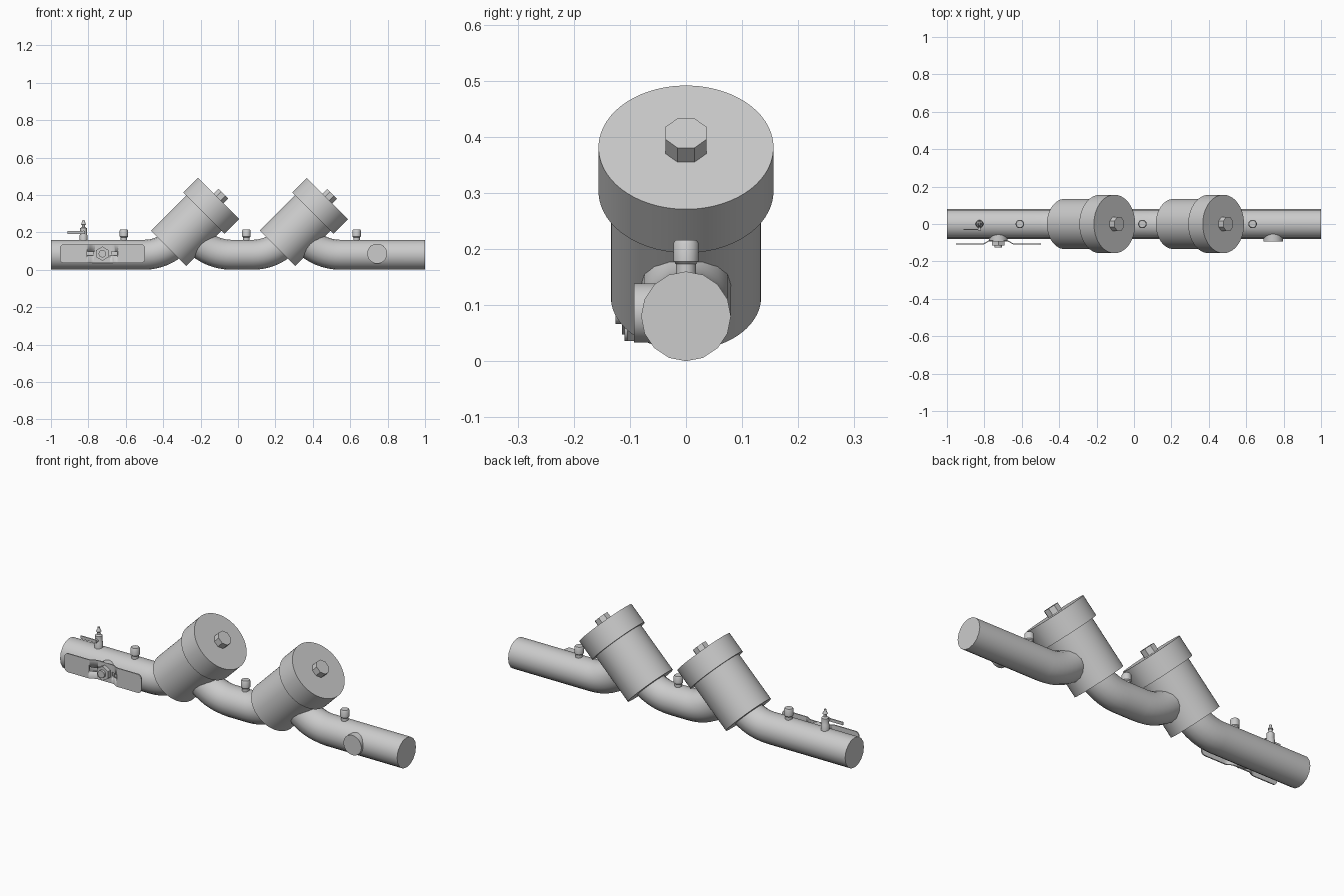
import bpy, bmesh, math
from mathutils import Vector, Matrix

if "Cube" in bpy.data.objects:
    bpy.data.objects.remove(bpy.data.objects["Cube"])

PIPE_R, PIPE_Z = 0.08, 0.08
STEP = 0.582                      # spacing of the two housings
AXIS = Vector((1, 0, 1)).normalized()


def finish(bm, name, angle=35):
    bmesh.ops.recalc_face_normals(bm, faces=bm.faces)
    me = bpy.data.meshes.new(name)
    bm.to_mesh(me)
    bm.free()
    ob = bpy.data.objects.new(name, me)
    bpy.context.collection.objects.link(ob)
    bpy.ops.object.select_all(action='DESELECT')
    ob.select_set(True)
    bpy.context.view_layer.objects.active = ob
    bpy.ops.object.shade_smooth_by_angle(angle=math.radians(angle))
    return ob


def loft(bm, rings):
    """Join rings of points into a closed tube with end caps."""
    vs = [[bm.verts.new(p) for p in r] for r in rings]
    n = len(vs[0])
    for a, b in zip(vs, vs[1:]):
        for i in range(n):
            bm.faces.new((a[i], a[(i + 1) % n], b[(i + 1) % n], b[i]))
    bm.faces.new(vs[0])
    bm.faces.new(vs[-1])


def turned(name, origin, direction, profile, sides=32):
    """Solid of revolution; profile holds (radius, distance along axis)."""
    rot = Vector(direction).to_track_quat('Z', 'Y').to_matrix()
    bm = bmesh.new()
    angles = [2 * math.pi * (i + 0.5) / sides for i in range(sides)]
    loft(bm, [[Vector(origin) + rot @ Vector((r * math.cos(a), r * math.sin(a), h))
               for a in angles] for r, h in profile])
    return finish(bm, name)


def bend(x, t, side):
    """45 degree elbow points ending (side=1) or starting (side=-1) a level pipe."""
    r = t / math.tan(math.pi / 8)
    pts = []
    for i in range(9):
        a = math.pi / 4 * i / 8
        pts.append((x + side * (-t + r * math.sin(a)), PIPE_Z + r * (1 - math.cos(a)), side * a))
    return pts if side > 0 else pts[::-1]


def pipe(name, path, sides=16):
    bm = bmesh.new()
    angles = [2 * math.pi * i / sides for i in range(sides)]
    loft(bm, [[(x - math.sin(t) * PIPE_R * math.sin(a), PIPE_R * math.cos(a),
                z + math.cos(t) * PIPE_R * math.sin(a)) for a in angles] for x, z, t in path])
    return finish(bm, name)


# pipe runs, bending up into and out of the housings
INLET, OUTLET = -0.402, -0.144
pipe("inlet_pipe", [(-1, PIPE_Z, 0)] + bend(INLET, 0.1, 1))
pipe("middle_pipe", bend(OUTLET, 0.11, -1) + bend(INLET + STEP, 0.1, 1))
pipe("outlet_pipe", bend(OUTLET + STEP, 0.11, -1) + [(1, PIPE_Z, 0)])

# slanted housings with cap and octagonal nut
for i, side in enumerate(("left", "right")):
    top = Vector((-0.104 + STEP * i, 0, 0.381))
    turned(side + "_housing", top, AXIS, [(0.134, -0.377), (0.134, -0.1)], 64)
    turned(side + "_cap", top, AXIS, [(0.156, -0.11), (0.156, 0)], 64)
    turned(side + "_cap_nut", top, AXIS, [(0.04, -0.01), (0.04, 0.036)], 8)

# small test ports on top of the pipes
for i, x in enumerate((-0.61, 0.045, 0.634)):
    turned(f"test_port_{i + 1}", (x, 0, 0), (0, 0, 1),
           [(0.018, 0.14), (0.018, 0.173), (0.023, 0.178), (0.023, 0.21), (0.019, 0.216)], 16)

# small test cock with lever
X = -0.826
turned("test_cock_body", (X, 0, 0), (0, 0, 1),
       [(0.021, 0.14), (0.021, 0.185), (0.018, 0.19), (0.018, 0.222), (0.009, 0.228),
        (0.009, 0.24), (0.013, 0.243), (0.011, 0.25), (0.007, 0.255), (0.006, 0.266)], 16)
turned("test_cock_stem", (X, -0.01, 0.2), (0, -1, 0), [(0.009, 0), (0.009, 0.026)], 12)
bm = bmesh.new()
bmesh.ops.create_cube(bm, size=1, matrix=Matrix.Translation((X - 0.038, -0.03, 0.2))
                      @ Matrix.Diagonal((0.094, 0.005, 0.016, 1)))
finish(bm, "test_cock_lever")

# side bosses on the front of the pipe
HX, HZ = -0.725, 0.086
turned("outlet_boss", (0.744, 0, HZ), (0, -1, 0), [(0.053, 0), (0.053, 0.093)], 40)
turned("valve_boss", (HX, 0, HZ), (0, -1, 0), [(0.05, 0), (0.05, 0.088)], 40)
turned("valve_nut", (HX, 0, HZ), (0, -1, 0), [(0.038, 0.085), (0.038, 0.114)], 6)
turned("valve_stem", (HX, 0, HZ), (0, -1, 0), [(0.02, 0.085), (0.02, 0.126)], 20)

# bent handle plate with rounded corners and a shallow dip in the middle
L, H, R = 0.228, 0.05, 0.022
bm = bmesh.new()
xs = [L - R + R * math.sin(math.pi / 2 * k / 6) for k in range(7)]
xs = [-x for x in reversed(xs)] + [-0.095 + 0.19 * k / 24 for k in range(25)] + xs
rings = []
for x in xs:
    d = max(0, abs(x) - (L - R))
    h = H - R + math.sqrt(max(0, R * R - d * d))
    s = min(1, max(0, (abs(x) - 0.045) / 0.04))
    y = -0.09 - 0.017 * s * s * (3 - 2 * s)
    rings.append([(HX + x, y + 0.003, HZ - h), (HX + x, y + 0.003, HZ + h),
                  (HX + x, y - 0.003, HZ + h), (HX + x, y - 0.003, HZ - h)])
loft(bm, rings)
handle = finish(bm, "valve_handle")

# slots either side of the nut
for side in (-1, 1):
    bm = bmesh.new()
    bmesh.ops.create_cube(bm, size=1, matrix=Matrix.Translation((HX + side * 0.062, -0.1, HZ))
                          @ Matrix.Diagonal((0.04, 0.1, 0.022, 1)))
    cutter = finish(bm, "slot_cutter")
    cutter.hide_render = True
    cutter.hide_set(True)
    mod = handle.modifiers.new("slot", 'BOOLEAN')
    mod.operation, mod.object, mod.solver = 'DIFFERENCE', cutter, 'EXACT'
